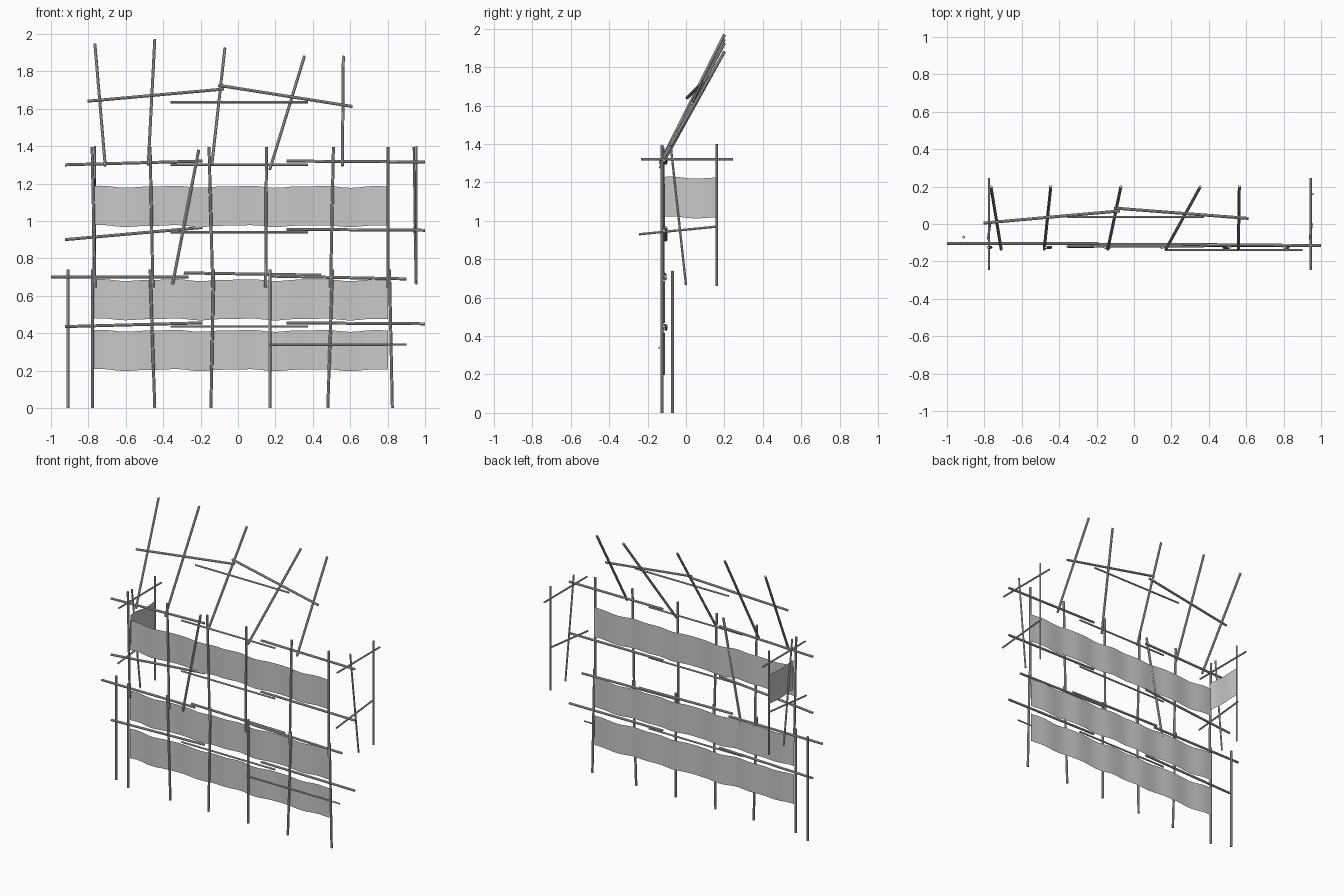
import bpy, bmesh, math
from mathutils import Vector

cube = bpy.data.objects.get("Cube")
if cube:
    bpy.data.objects.remove(cube, do_unlink=True)


def make_material(name, value):
    mat = bpy.data.materials.new(name)
    mat.use_nodes = True
    colour = (value, value, value, 1)
    mat.diffuse_color = colour
    mat.node_tree.nodes["Principled BSDF"].inputs["Base Color"].default_value = colour
    return mat


GREY = make_material("weathered grey", 0.58)


def pole(name, start, end, radius=0.008):
    """Straight round pole between two points."""
    a, b = Vector(start), Vector(end)
    bpy.ops.mesh.primitive_cylinder_add(vertices=8, radius=radius,
                                        depth=(b - a).length, location=(a + b) / 2)
    obj = bpy.context.object
    obj.name = name
    obj.rotation_mode = 'QUATERNION'
    obj.rotation_quaternion = (b - a).to_track_quat('Z', 'Y')
    obj.data.materials.append(GREY)
    bpy.ops.object.shade_smooth_by_angle()


def cloth(name, start, end, bottom, top, columns):
    """Thin hanging sheet with rippled edges and shallow folds."""
    a, b = Vector((*start, 0)), Vector((*end, 0))
    along = (b - a).normalized()
    normal = Vector((-along.y, along.x, 0))
    bm = bmesh.new()
    rows = []
    for i in range(columns + 1):
        p = a.lerp(b, i / columns)
        d = (p - a).length
        ripple = 0.004 * math.cos(d * 16) + 0.002 * math.sin(d * 31)
        p += normal * 0.004 * math.sin(d * 23)
        rows.append([bm.verts.new((p.x, p.y, z + ripple)) for z in (bottom, top)])
    for (a0, a1), (b0, b1) in zip(rows, rows[1:]):
        bm.faces.new((a0, b0, b1, a1)).smooth = True
    mesh = bpy.data.meshes.new(name)
    bm.to_mesh(mesh)
    bm.free()
    mesh.materials.append(GREY)
    bpy.context.collection.objects.link(bpy.data.objects.new(name, mesh))


# Uprights of the two storeys: x at the foot and x at the head
FACE = -0.125
for foot, head in ((-0.778, -0.778), (-0.445, -0.47), (-0.145, -0.13),
                   (0.17, 0.17), (0.48, 0.505), (0.825, 0.81)):
    pole("lower_upright", (foot, FACE, 0), (head, FACE, 0.74))
for foot, head in ((-0.765, -0.78), (-0.455, -0.47), (-0.135, -0.155),
                   (0.148, 0.152), (0.495, 0.51), (0.803, 0.803)):
    pole("upper_upright", (foot, FACE, 0.645), (head, FACE, 1.395))
pole("outer_upright", (-0.91, -0.07, 0), (-0.91, -0.07, 0.74))
pole("diagonal_brace", (-0.35, -0.12, 0.66), (-0.21, -0.12, 1.38))

# Overlapping horizontal rails: left end z, right end z of the three lengths
for z in ((1.30, 1.32, 1.30, 1.30, 1.32, 1.315),
          (0.90, 0.965, 0.94, 0.94, 0.955, 0.95),
          (0.435, 0.455, 0.435, 0.435, 0.455, 0.45)):
    pole("right_rail", (-0.925, -0.105, z[0]), (-0.19, -0.105, z[1]))
    pole("middle_rail", (-0.36, -0.12, z[2]), (0.375, -0.12, z[3]), 0.006)
    pole("left_rail", (0.26, -0.11, z[4]), (1.0, -0.115, z[5]))
pole("floor_rail", (-1.0, -0.105, 0.70), (-0.265, -0.105, 0.70))
pole("floor_rail", (-0.29, -0.11, 0.722), (0.445, -0.11, 0.71))
pole("floor_rail", (0.165, -0.115, 0.705), (0.9, -0.115, 0.69))
pole("low_rail", (0.165, -0.14, 0.34), (0.9, -0.14, 0.34), 0.005)

# End frames, repeated at both sides
for x in (-0.775, 0.945):
    pole("end_top_rail", (x, -0.235, 1.32), (x, 0.245, 1.32), 0.006)
    pole("end_low_rail", (x, -0.245, 0.93), (x, 0.16, 0.97), 0.006)
    pole("end_leaning_pole", (x + 0.005, 0.0, 0.665), (x - 0.005, -0.08, 1.395), 0.006)
    pole("end_back_pole", (x + 0.01, 0.16, 0.66), (x + 0.01, 0.16, 1.4), 0.006)

# Sloping roof rafters and purlins
for foot, foot_z, head, head_z in ((-0.71, 1.295, -0.765, 1.945),
                                   (-0.48, 1.30, -0.445, 1.97),
                                   (-0.14, 1.30, -0.07, 1.925),
                                   (0.17, 1.275, 0.355, 1.88),
                                   (0.558, 1.295, 0.563, 1.88)):
    pole("rafter", (foot, -0.135, foot_z), (head, 0.2, head_z))
pole("purlin", (-0.805, 0.005, 1.64), (-0.075, 0.07, 1.705))
pole("purlin", (-0.36, 0.037, 1.635), (0.375, 0.037, 1.635), 0.006)
pole("purlin", (-0.105, 0.085, 1.725), (0.612, 0.03, 1.612))

# Hanging cloth bands
for bottom in (0.203, 0.474, 0.973):
    cloth("front_cloth", (-0.77, -0.113), (0.803, -0.113), bottom, bottom + 0.21, 64)
cloth("side_cloth", (-0.765, -0.115), (-0.765, 0.165), 1.018, 1.225, 14)
